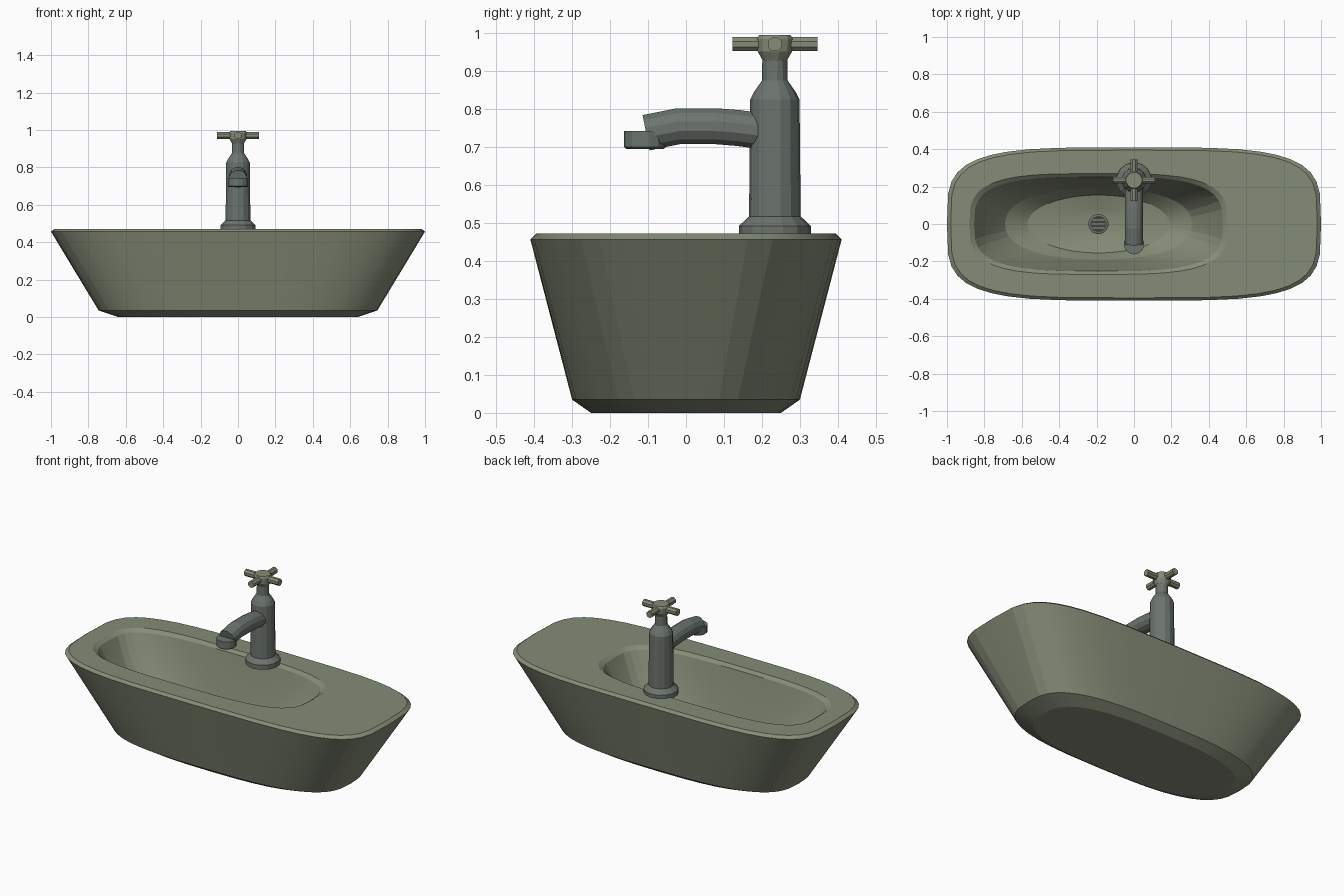
import bpy, bmesh, math
from mathutils import Vector

if "Cube" in bpy.data.objects:
    bpy.data.objects.remove(bpy.data.objects["Cube"])


def material(name, rgb):
    m = bpy.data.materials.new(name)
    m.diffuse_color = (*rgb, 1)
    m.use_nodes = True
    m.node_tree.nodes["Principled BSDF"].inputs["Base Color"].default_value = m.diffuse_color
    return m


CERAMIC = material("sage ceramic", (0.235, 0.262, 0.185))
METAL = material("grey green metal", (0.150, 0.175, 0.155))
DARK = material("drain shadow", (0.05, 0.055, 0.048))


def finish(name, bm, mat, smooth=None):
    bmesh.ops.recalc_face_normals(bm, faces=bm.faces)
    me = bpy.data.meshes.new(name)
    bm.to_mesh(me)
    bm.free()
    me.materials.append(mat)
    ob = bpy.data.objects.new(name, me)
    bpy.context.collection.objects.link(ob)
    if smooth:
        bpy.context.view_layer.objects.active = ob
        ob.select_set(True)
        bpy.ops.object.shade_smooth_by_angle(angle=math.radians(smooth))
        ob.select_set(False)
    return ob


def loft(name, rings, mat, smooth=None):
    """Skin a list of point rings and cap both ends."""
    bm = bmesh.new()
    loops = [[bm.verts.new(p) for p in ring] for ring in rings]
    n = len(loops[0])
    for a, b in zip(loops, loops[1:]):
        for i in range(n):
            j = (i + 1) % n
            bm.faces.new((a[i], a[j], b[j], b[i]))
    bm.faces.new(loops[0][::-1])
    bm.faces.new(loops[-1])
    return finish(name, bm, mat, smooth)


def oval(cx, rx, ry, z, power, n=40):
    """Rounded-rectangle ring; power 2 is an ellipse."""
    pts = []
    for i in range(n):
        t = 2 * math.pi * i / n
        c, s = math.cos(t), math.sin(t)
        pts.append((cx + rx * math.copysign(abs(c) ** (2 / power), c),
                    ry * math.copysign(abs(s) ** (2 / power), s), z))
    return pts


def lathe(name, x, y, profile, mat, n=12):
    rings = [[(x + r * math.cos(2 * math.pi * (i + .5) / n),
               y + r * math.sin(2 * math.pi * (i + .5) / n), z)
              for i in range(n)] for r, z in profile]
    return loft(name, rings, mat)


def tube(name, path, r, mat, n=12):
    """Round tube along a path, rings square to the path."""
    path = [Vector(p) for p in path]
    rings = []
    for k, p in enumerate(path):
        d = (path[min(k + 1, len(path) - 1)] - path[max(k - 1, 0)]).normalized()
        side = d.cross(Vector((0, 0, 1))).normalized()
        up = side.cross(d)
        rings.append([p + r * (math.cos(a) * side + math.sin(a) * up)
                      for a in (2 * math.pi * (i + .5) / n for i in range(n))])
    return loft(name, rings, mat)


# Basin: outer shell, flat deck and off-centre bowl in one skin
BX = -0.19
loft("basin", [
    oval(0, .64, .25, 0, 2.8),
    oval(0, .745, .30, .035, 3.0),
    oval(0, 1.0, .41, .457, 4.0),
    oval(0, .98, .395, .472, 4.0),
    oval(BX, .69, .27, .472, 3.4),
    oval(BX, .665, .252, .455, 3.3),
    oval(BX, .60, .225, .32, 2.8),
    oval(BX, .50, .19, .19, 2.3),
    oval(BX, .38, .155, .125, 2.0),
    oval(BX, .13, .075, .10, 2.0),
    oval(BX, .05, .05, .095, 2.0),
], CERAMIC, smooth=12)

# Drain: raised ring, dark opening and slats
lathe("drain_ring", BX, 0, [(.054, .09), (.054, .106), (.045, .109)], METAL, 16)
lathe("drain_opening", BX, 0, [(.043, .107), (.043, .111)], DARK, 16)
for k in range(-1, 2):
    bm = bmesh.new()
    bmesh.ops.create_cube(bm, size=1)
    bmesh.ops.scale(bm, vec=(.074 - .012 * abs(k), .012, .006), verts=bm.verts)
    bmesh.ops.translate(bm, vec=(BX, .022 * k, .113), verts=bm.verts)
    finish(f"drain_slat_{k + 2}", bm, METAL)

# Tap column with foot flange, shoulder and neck
TY = 0.234
lathe("tap_body", 0, TY, [
    (.095, .465), (.095, .492), (.071, .515), (.068, .517), (.065, .825),
    (.055, .845), (.034, .875), (.033, .93)], METAL, 14)

# Spout and outlet
tube("spout", [(0, .20, .742), (0, .14, .750), (0, .08, .755),
               (0, -.02, .755), (0, -.105, .738)], .049, METAL)
lathe("spout_outlet", 0, -.108, [(.049, .695), (.055, .700), (.055, .742)],
      METAL, 14)

# Cross handle
lathe("handle_hub", 0, TY, [(.033, .928), (.047, .952), (.049, .985),
                            (.043, .995)], CERAMIC, 12)
for i, (dx, dy) in enumerate([(1, 0), (0, 1), (-1, 0), (0, -1)]):
    tube(f"handle_arm_{i + 1}", [(dx * .03, TY + dy * .03, .971),
                                 (dx * .112, TY + dy * .112, .971)],
         .02, CERAMIC, 8)
